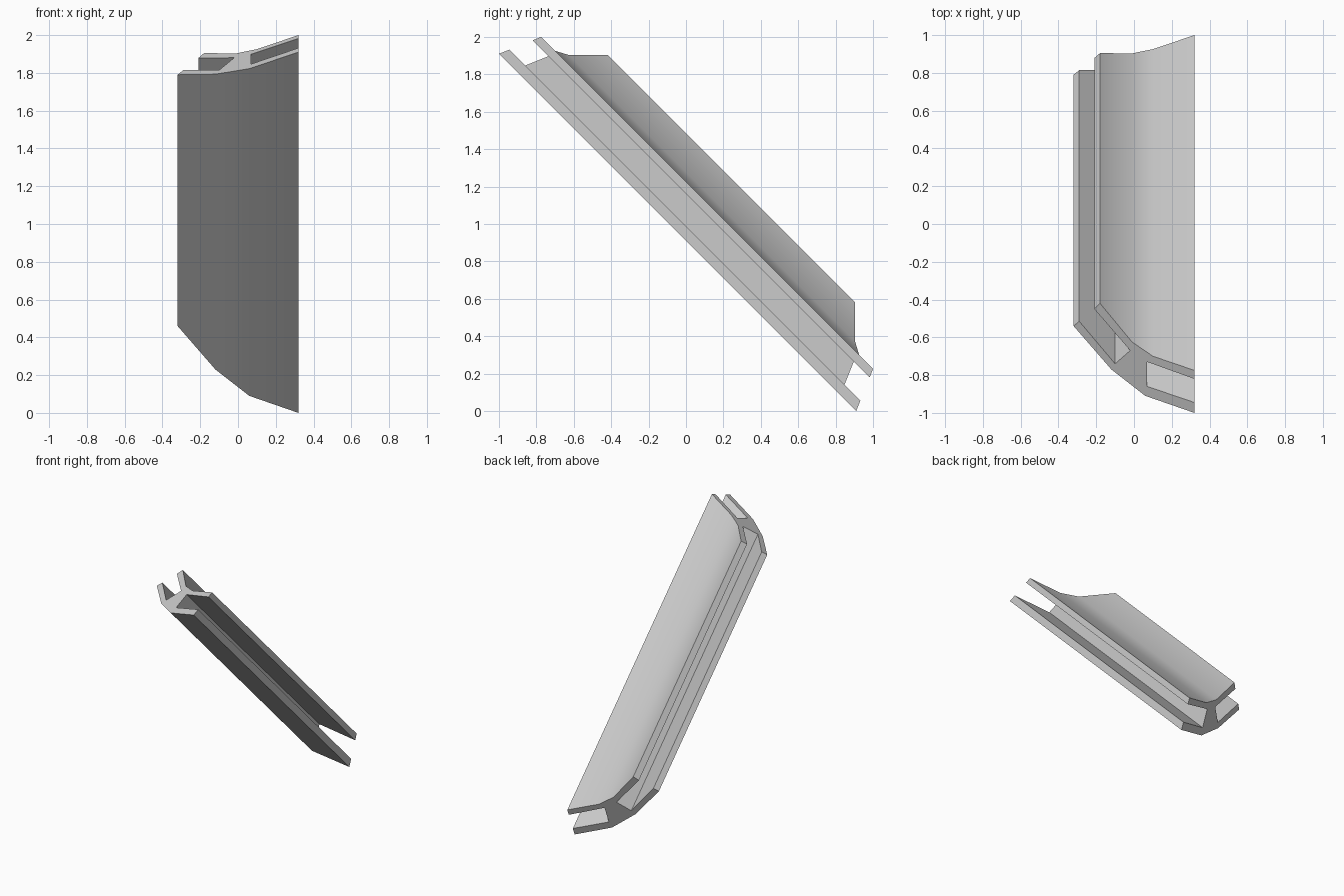
import bpy
import bmesh
import math

cube = bpy.data.objects.get("Cube")
if cube:
    bpy.data.objects.remove(cube, do_unlink=True)

# One plain grey material
grey = bpy.data.materials.new("light grey")
grey.use_nodes = True
colour = (0.6, 0.6, 0.6, 1)
grey.diffuse_color = colour
grey.node_tree.nodes["Principled BSDF"].inputs["Base Color"].default_value = colour

# H-shaped section in plan: bent outer flange, web, bent inner flange
outer_flange = [(-0.32, -0.54), (-0.12, -0.77), (0.06, -0.91), (0.32, -1.0)]
right_pocket = [(0.32, -0.945), (0.07, -0.86), (0.07, -0.73), (0.32, -0.82)]
inner_flange = [(0.32, -0.775), (0.10, -0.70), (-0.01, -0.625), (-0.18, -0.42)]
left_pocket = [(-0.21, -0.45), (-0.02, -0.67), (-0.10, -0.74), (-0.29, -0.515)]
section = outer_flange + right_pocket + inner_flange + left_pocket


def mitre_height(x, y):
    """Height of the slanted cut plane at the upper end."""
    return 1.79 + 0.475 * (x + 0.32) + 0.4 * (y + 0.54)


# Bar sloping down to the back; the lower cut mirrors the upper one
bm = bmesh.new()
top, bottom = [], []
for x, y in section:
    z = mitre_height(x, y)
    top.append(bm.verts.new((x, y, z)))
    bottom.append(bm.verts.new((x, z - 1, y + 1)))
bm.faces.new(top)
bm.faces.new(bottom[::-1])
count = len(section)
for i in range(count):
    j = (i + 1) % count
    bm.faces.new((top[j], top[i], bottom[i], bottom[j]))
bmesh.ops.recalc_face_normals(bm, faces=bm.faces)

mesh = bpy.data.meshes.new("channel_bar")
bm.to_mesh(mesh)
bm.free()
mesh.materials.append(grey)
bar = bpy.data.objects.new("channel_bar", mesh)
bpy.context.collection.objects.link(bar)

# Soft bends along the flanges, crisp ends and pockets
bpy.ops.object.select_all(action="DESELECT")
bar.select_set(True)
bpy.context.view_layer.objects.active = bar
bpy.ops.object.shade_smooth_by_angle(angle=math.radians(30))
